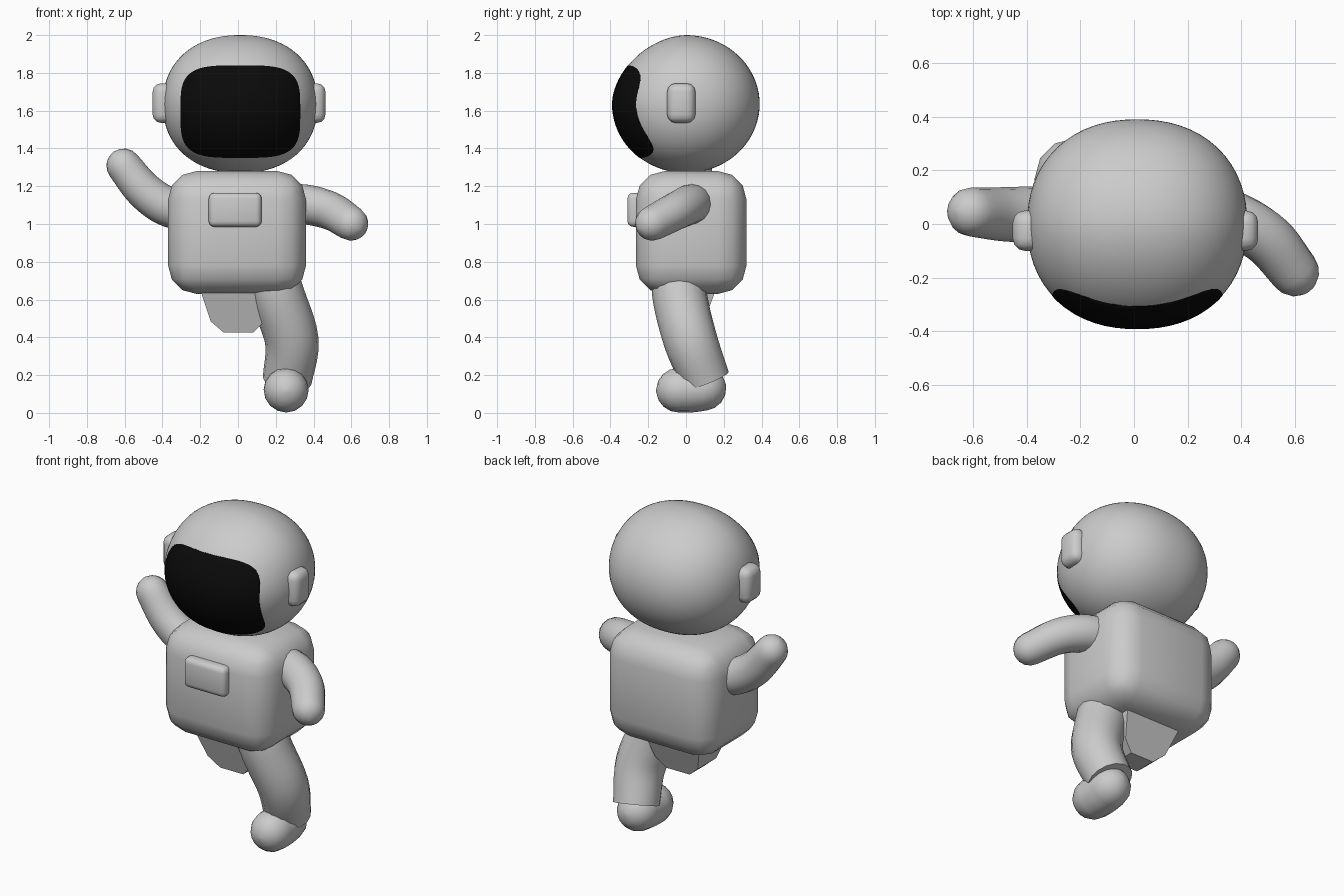
import bpy, bmesh, math
from mathutils import Vector

if "Cube" in bpy.data.objects:
    bpy.data.objects.remove(bpy.data.objects["Cube"])


def finish(name, bm, angle=40, smooth=True):
    bmesh.ops.recalc_face_normals(bm, faces=bm.faces[:])
    me = bpy.data.meshes.new(name)
    bm.to_mesh(me)
    bm.free()
    ob = bpy.data.objects.new(name, me)
    bpy.context.collection.objects.link(ob)
    bpy.ops.object.select_all(action='DESELECT')
    bpy.context.view_layer.objects.active = ob
    ob.select_set(True)
    if smooth:
        bpy.ops.object.shade_smooth_by_angle(angle=math.radians(angle))
    return ob


def rounded_box(name, lo, hi, bevel, segments=3):
    lo, hi = Vector(lo), Vector(hi)
    bm = bmesh.new()
    bmesh.ops.create_cube(bm, size=1)
    for v in bm.verts:
        v.co = (lo + hi) / 2 + v.co * (hi - lo)
    bmesh.ops.bevel(bm, geom=bm.edges[:], offset=bevel, segments=segments,
                    profile=0.5, affect='EDGES')
    return finish(name, bm, 50)


def smooth_path(points, steps=5):
    """Catmull-Rom samples of (x, y, z, radius) points."""
    p = [Vector(q) for q in points]
    p = [2 * p[0] - p[1]] + p + [2 * p[-1] - p[-2]]
    out = []
    for i in range(1, len(p) - 2):
        a, b, c, d = p[i - 1:i + 3]
        for k in range(steps):
            t = k / steps
            out.append(0.5 * (2 * b + (c - a) * t + (2 * a - 5 * b + 4 * c - d) * t ** 2
                              + (3 * b - a - 3 * c + d) * t ** 3))
    return out + [p[-2]]


def add_cap(path, sign):
    """Rings that round off an end of the path."""
    end, near = (path[-1], path[-2]) if sign > 0 else (path[0], path[1])
    d = (end.to_3d() - near.to_3d()).normalized()
    caps = []
    for k in range(1, 5):
        a = math.radians(21.5 * k)
        q = end.to_3d() + d * end.w * math.sin(a)
        caps.append(Vector((*q, end.w * math.cos(a))))
    return path + caps if sign > 0 else caps[::-1] + path


def limb(name, points, round_start=False, round_end=True, sides=16):
    path = smooth_path(points)
    if round_end:
        path = add_cap(path, 1)
    if round_start:
        path = add_cap(path, -1)
    bm = bmesh.new()
    rings = []
    for i, q in enumerate(path):
        a, b = path[max(i - 1, 0)], path[min(i + 1, len(path) - 1)]
        t = (b.to_3d() - a.to_3d()).normalized()
        ref = Vector((0, 1, 0)) if abs(t.y) < 0.8 else Vector((0, 0, 1))
        u = t.cross(ref).normalized()
        w = t.cross(u)
        ring = []
        for k in range(sides):
            ang = 2 * math.pi * k / sides
            ring.append(bm.verts.new(q.to_3d() + q.w * (u * math.cos(ang) + w * math.sin(ang))))
        rings.append(ring)
    for r, s in zip(rings, rings[1:]):
        for k in range(sides):
            bm.faces.new((r[k], r[(k + 1) % sides], s[(k + 1) % sides], s[k]))
    bm.faces.new(rings[0])
    bm.faces.new(rings[-1])
    return finish(name, bm, 50)


def helmet_shell(name, scale=1.0):
    """Slightly boxy ellipsoid, a little flatter on its upper front."""
    bm = bmesh.new()
    bmesh.ops.create_uvsphere(bm, u_segments=64, v_segments=40, radius=1)
    n, p = 2.2, 1.8
    for v in bm.verts:
        x, y, z = v.co
        rho = math.hypot(y, z)
        s = (abs(x) ** n + rho ** n) ** (-1 / n)
        f = 1
        if y < 0 and z > 0:
            f = rho / (abs(y) ** p + abs(z) ** p) ** (1 / p)
        v.co = (0.012 + 0.41 * x * s * scale, 0.39 * y * s * f * scale,
                1.635 + 0.365 * z * s * f * scale)
    return finish(name, bm)


# helmet
helmet_shell("helmet")

# visor: the helmet surface trimmed by a rounded outline
visor = helmet_shell("visor", 1.005)
bm = bmesh.new()
outline = []
for k in range(64):
    a = 2 * math.pi * k / 64
    c, s = math.cos(a), math.sin(a)
    e = 2 / 3.8
    outline.append(bm.verts.new((0.0125 + 0.3175 * math.copysign(abs(c) ** e, c), -0.6,
                                 1.595 + 0.245 * math.copysign(abs(s) ** e, s))))
face = bm.faces.new(outline)
ext = bmesh.ops.extrude_face_region(bm, geom=[face])
for g in ext["geom"]:
    if isinstance(g, bmesh.types.BMVert):
        g.co.y = -0.12
cutter = finish("visor_cutter", bm)
cutter.hide_render = True
mod = visor.modifiers.new("trim", 'BOOLEAN')
mod.operation = 'INTERSECT'
mod.solver = 'EXACT'
mod.object = cutter
bpy.ops.object.select_all(action='DESELECT')
bpy.context.view_layer.objects.active = visor
visor.select_set(True)
bpy.ops.object.modifier_apply(modifier=mod.name)
bpy.data.objects.remove(cutter)
black = bpy.data.materials.new("visor_black")
black.diffuse_color = (0.003, 0.003, 0.003, 1)
black.use_nodes = True
black.node_tree.nodes["Principled BSDF"].inputs["Base Color"].default_value = black.diffuse_color
visor.data.materials.clear()
visor.data.materials.append(black)

# ear pads
rounded_box("ear_pad_left", (-0.452, -0.10, 1.535), (-0.34, 0.05, 1.745), 0.045)
rounded_box("ear_pad_right", (0.35, -0.10, 1.535), (0.463, 0.05, 1.745), 0.045)

# torso and chest panel
rounded_box("torso", (-0.37, -0.265, 0.63), (0.36, 0.32, 1.28), 0.15)
rounded_box("chest_panel", (-0.155, -0.31, 0.985), (0.125, -0.22, 1.165), 0.03)

# pelvis: tapered, chamfered block
bm = bmesh.new()
profile = [(-0.21, 0.72), (-0.19, 0.62), (-0.145, 0.485), (-0.075, 0.425),
           (0.08, 0.425), (0.14, 0.485), (0.17, 0.62), (0.19, 0.72)]
front = [bm.verts.new((x, -0.13 + 0.32 * (0.63 - z), z)) for x, z in profile]
back = [bm.verts.new((x, 0.15 - 0.38 * (0.63 - z), z)) for x, z in profile]
bm.faces.new(front)
bm.faces.new(back)
for i in range(len(profile)):
    j = (i + 1) % len(profile)
    bm.faces.new((front[i], front[j], back[j], back[i]))
finish("pelvis", bm, smooth=False)

# arms: one raised, one held forward
limb("raised_arm", [(-0.24, 0.035, 1.06, 0.105), (-0.38, 0.035, 1.095, 0.105),
                    (-0.50, 0.037, 1.18, 0.10), (-0.605, 0.045, 1.308, 0.092)])
limb("forward_arm", [(0.25, 0.05, 1.11, 0.105), (0.38, 0.012, 1.10, 0.105),
                     (0.50, -0.06, 1.065, 0.10), (0.598, -0.178, 1.003, 0.092)])

# standing leg and boot
limb("leg", [(0.16, -0.04, 0.76, 0.145), (0.215, -0.03, 0.60, 0.145),
             (0.285, 0.025, 0.38, 0.142), (0.26, 0.105, 0.17, 0.13)], round_end=False)
limb("boot", [(0.255, -0.04, 0.12, 0.118), (0.255, 0.03, 0.122, 0.119),
              (0.255, 0.095, 0.13, 0.118)], round_start=True)
